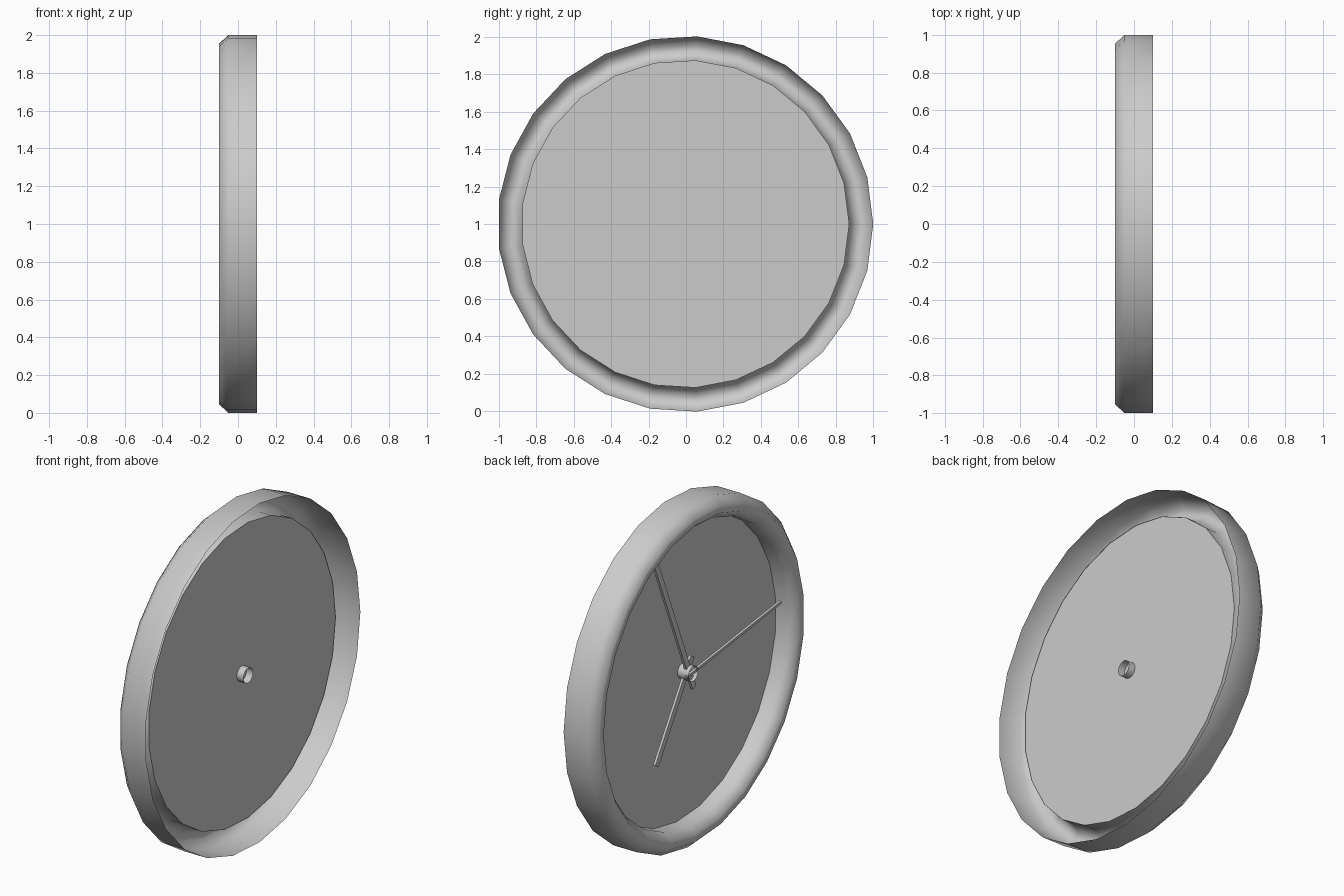
import bpy, bmesh, math
from mathutils import Matrix, Vector

cube = bpy.data.objects.get("Cube")
if cube:
    bpy.data.objects.remove(cube)

SIDES = 25
CENTRE = Vector((0, -0.004, 1))

grey = bpy.data.materials.new("light_grey")
grey.use_nodes = True
grey.diffuse_color = (0.6, 0.6, 0.6, 1)
grey.node_tree.nodes["Principled BSDF"].inputs["Base Color"].default_value = (0.6, 0.6, 0.6, 1)


def add_object(name, bm, smooth=False):
    mesh = bpy.data.meshes.new(name)
    bmesh.ops.recalc_face_normals(bm, faces=bm.faces)
    bm.to_mesh(mesh)
    bm.free()
    mesh.materials.append(grey)
    for poly in mesh.polygons:
        poly.use_smooth = smooth
    obj = bpy.data.objects.new(name, mesh)
    obj.location = CENTRE
    bpy.context.collection.objects.link(obj)
    return obj


def ring(bm, x, radius, sides):
    turn = 2 * math.pi / sides
    return [bm.verts.new((x, radius * math.cos(i * turn), radius * math.sin(i * turn)))
            for i in range(sides)]


def lathe(name, profile, sides):
    """Open shell turned around the x axis from (x, radius) points."""
    bm = bmesh.new()
    rings = [ring(bm, x, r, sides) for x, r in profile]
    for a, b in zip(rings, rings[1:]):
        for i in range(sides):
            j = (i + 1) % sides
            bm.faces.new((a[i], a[j], b[j], b[i]))
    return add_object(name, bm, smooth=True)


def hand(name, tip_y, tip_z, tail, width, x):
    """Thin bar from a short tail through the centre to the tip."""
    length = math.hypot(tip_y, tip_z)
    bm = bmesh.new()
    bmesh.ops.create_cube(bm, size=1)
    bmesh.ops.scale(bm, vec=(0.015, width, length + tail), verts=bm.verts)
    bmesh.ops.translate(bm, vec=(x, 0, (length - tail) / 2), verts=bm.verts)
    spin = Matrix.Rotation(math.atan2(-tip_y, tip_z), 3, 'X')
    bmesh.ops.rotate(bm, matrix=spin, verts=bm.verts)
    add_object(name, bm)


# Rim: chamfered channel, open at the back
lathe("rim", [(0.1, 1.003), (-0.05, 1.003), (-0.1, 0.957), (-0.1, 0.915),
              (-0.05, 0.875), (0.03, 0.875)], SIDES)

# Dial plate closing the inside of the rim
dial = bmesh.new()
dial.faces.new(ring(dial, 0.027, 0.875, SIDES))
add_object("dial", dial)

# Open shaft through the dial
lathe("shaft", [(-0.045, 0.045), (0.07, 0.045)], 16)

# Hands on the dial side
hand("hour_hand", 0.285, -0.447, 0.09, 0.036, 0.0)
hand("minute_hand", 0.32, 0.775, 0.11, 0.036, -0.016)
hand("second_hand", -0.83, 0.104, 0.05, 0.015, -0.032)
